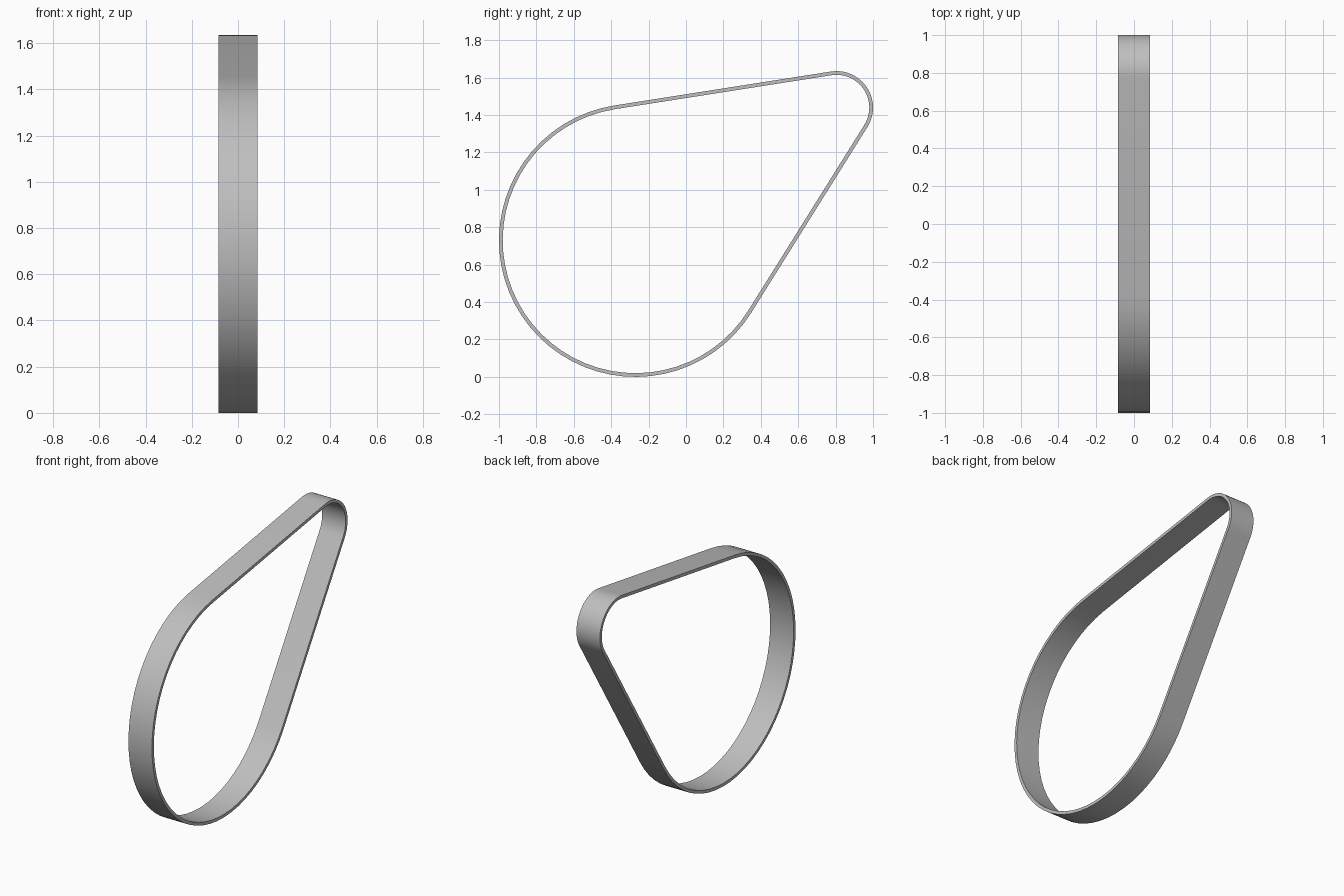
import bpy, bmesh, math

cube = bpy.data.objects.get("Cube")
if cube:
    bpy.data.objects.remove(cube, do_unlink=True)

HALF_WIDTH = 0.084
THICKNESS = 0.02
BIG_R, SMALL_R = 0.73, 0.195
BIG_C = (-0.27, 0.73)
SMALL_C = (0.805, 1.44)

# Tangent directions shared by both rounded ends
dy, dz = SMALL_C[0] - BIG_C[0], SMALL_C[1] - BIG_C[1]
axis = math.atan2(dz, dy)
spread = math.acos((BIG_R - SMALL_R) / math.hypot(dy, dz))
upper, lower = axis + spread, axis - spread


def arc(centre, radius, start, end, steps):
    """Points in the y-z plane along a circular arc."""
    angles = [start + (end - start) * i / steps for i in range(steps + 1)]
    return [(centre[0] + radius * math.cos(a),
             centre[1] + radius * math.sin(a)) for a in angles]


def loop_points(inset):
    """Closed teardrop outline: big end, then small end."""
    return (arc(BIG_C, BIG_R - inset, upper, lower + math.tau, 40)
            + arc(SMALL_C, SMALL_R - inset, lower, upper, 20))


# Flat band swept around the teardrop
bm = bmesh.new()
outer, inner = loop_points(0), loop_points(THICKNESS)
rings = [[bm.verts.new((x, y, z)) for y, z in pts]
         for x, pts in ((HALF_WIDTH, outer), (-HALF_WIDTH, outer),
                        (-HALF_WIDTH, inner), (HALF_WIDTH, inner))]
count = len(outer)
for k, ring in enumerate(rings):
    other = rings[(k + 1) % len(rings)]
    for i in range(count):
        j = (i + 1) % count
        bm.faces.new((ring[i], ring[j], other[j], other[i]))
bmesh.ops.recalc_face_normals(bm, faces=bm.faces)

mesh = bpy.data.meshes.new("belt")
bm.to_mesh(mesh)
bm.free()
belt = bpy.data.objects.new("belt", mesh)
bpy.context.collection.objects.link(belt)

# Single grey material
grey = bpy.data.materials.new("grey")
grey.use_nodes = True
colour = (0.52, 0.52, 0.52, 1)
grey.diffuse_color = colour
grey.node_tree.nodes["Principled BSDF"].inputs["Base Color"].default_value = colour
mesh.materials.append(grey)

# Smooth curves with crisp rims
bpy.ops.object.select_all(action="DESELECT")
belt.select_set(True)
bpy.context.view_layer.objects.active = belt
bpy.ops.object.shade_smooth_by_angle(angle=math.radians(30))
